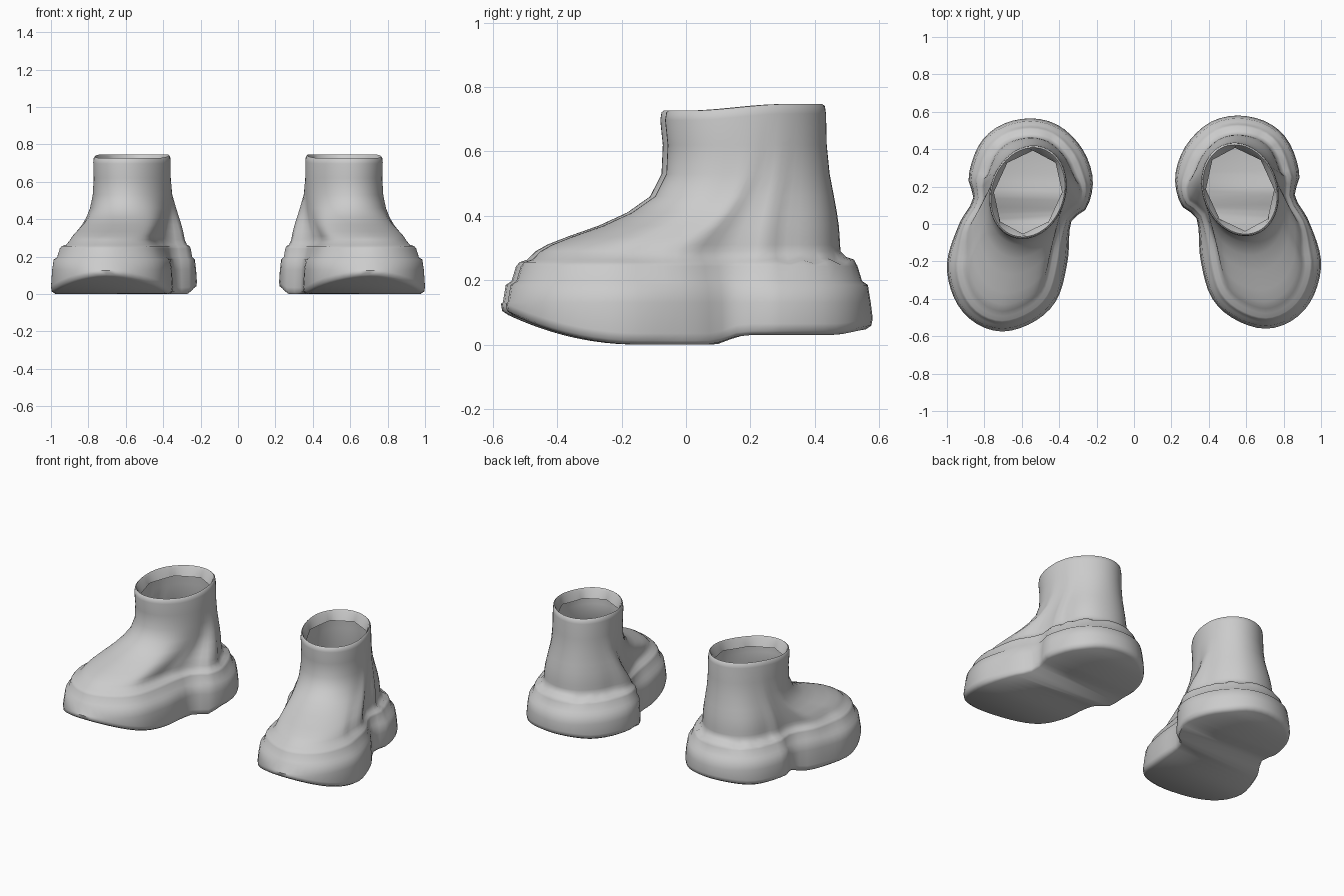
import bpy, bmesh, math
from mathutils import Vector

old = bpy.data.objects.get("Cube")
if old:
    bpy.data.objects.remove(old, do_unlink=True)

HALF = 32            # segments along each side of the boot
N = HALF * 2

grey = bpy.data.materials.new("plain_grey")
grey.use_nodes = True
grey.diffuse_color = (0.6, 0.6, 0.6, 1)
grey.node_tree.nodes["Principled BSDF"].inputs["Base Color"].default_value = (0.6, 0.6, 0.6, 1)

# Sole outline, both sides running from toe tip to heel
OUTER = [(.705, -.575), (.855, -.525), (.96, -.40), (1.0, -.21), (.935, 0),
         (.86, .135), (.885, .25), (.83, .42), (.72, .525), (.555, .565)]
INNER = [(.705, -.575), (.53, -.52), (.41, -.40), (.355, -.2), (.345, -.04),
         (.325, .03), (.25, .09), (.22, .24), (.275, .40), (.40, .525), (.555, .565)]


def smooth(a, b, v):
    t = min(1, max(0, (v - a) / (b - a)))
    return t * t * (3 - 2 * t)


def resample(pts, count):
    """Spline through the points, spaced evenly by length."""
    p = [Vector(q) for q in pts]
    # level tangents at both tips, so the two sides join smoothly
    p = [Vector((2 * p[0].x - p[1].x, p[1].y))] + p + [Vector((2 * p[-1].x - p[-2].x, p[-2].y))]
    fine = []
    for a, b, c, d in zip(p, p[1:], p[2:], p[3:]):
        for k in range(20):
            t = k / 20
            fine.append(0.5 * (2 * b + (c - a) * t + (2 * a - 5 * b + 4 * c - d) * t ** 2
                               + (3 * b - a - 3 * c + d) * t ** 3))
    fine.append(p[-2])
    dist = [0]
    for a, b in zip(fine, fine[1:]):
        dist.append(dist[-1] + (b - a).length)
    out, j = [], 0
    for i in range(count):
        goal = dist[-1] * i / count
        while dist[j + 1] < goal:
            j += 1
        out.append(fine[j].lerp(fine[j + 1], (goal - dist[j]) / (dist[j + 1] - dist[j])))
    return out


outline = resample(OUTER, HALF) + resample(INNER[::-1], HALF)
normals = []
for i in range(N):
    t = (outline[(i + 1) % N] - outline[i - 1]).normalized()
    normals.append(Vector((-t.y, t.x)))      # points into the boot


def waist(y):
    return 1 - smooth(.06, .24, abs(y - .07))


def ground(y):
    """Underside height: toe spring, flat ball, raised heel."""
    spring = .09 * max(0, (-.15 - y) / .42) ** 2
    return spring + .03 * smooth(.06, .17, y) + .02 * smooth(.45, .6, y)


def collar(i, scale=1.0):
    a = 2 * math.pi * i / N
    s, c = math.sin(a), -math.cos(a)
    return Vector((.567 + scale * (.205 * s - .03 * c), .17 + scale * .25 * c))


def sole_ring(step, z):
    ring = []
    for p, n in zip(outline, normals):
        w = waist(p.y)
        q = p + n * step * (1 - .45 * w)
        ring.append((q.x, q.y, z(p.y)))
    return ring


def upper_ring(z, front, back):
    ring = []
    for i, (p, n) in enumerate(zip(outline, normals)):
        base = p + n * .10 * (1 - .45 * waist(p.y))
        u = smooth(-.1, .3, p.y)
        q = base.lerp(collar(i), front * (1 - u) + back * u)
        ring.append((q.x, q.y, z))
    return ring


def lip_ring(scale, drop, sides=0):
    ring = []
    for i in range(N):
        k = scale
        if sides:
            a = (2 * math.pi * i / N) % (2 * math.pi / sides) - math.pi / sides
            k *= math.cos(math.pi / sides) / math.cos(a)
        q = collar(i, k)
        ring.append((q.x, q.y, .727 + .02 * smooth(0, .3, q.y) - drop))
    return ring


def scallop(y):
    return .008 * math.sin(y * 70) * smooth(.2, .35, y)


# Rings from the underside, over the stepped sole and ankle, into the collar
rings = [
    sole_ring(.022, ground),
    sole_ring(.004, lambda y: ground(y) + .012),
    sole_ring(0, lambda y: ground(y) + .035),
    sole_ring(.006, lambda y: .13),
    sole_ring(.015, lambda y: .185),
    sole_ring(.033, lambda y: .197),
    sole_ring(.047, lambda y: .243),
    sole_ring(.058, lambda y: .256 + scallop(y)),
    sole_ring(.082, lambda y: .264 + scallop(y)),
    upper_ring(.29, .02, 0),
    upper_ring(.31, .11, .03),
    upper_ring(.335, .27, .06),
    upper_ring(.37, .52, .12),
    upper_ring(.41, .74, .25),
    upper_ring(.46, .92, .45),
    upper_ring(.53, 1.01, .75),
    upper_ring(.62, 1.02, .95),
    lip_ring(1, .03),
    lip_ring(.985, .006),
    lip_ring(.955, 0),
    lip_ring(.92, .012),
    lip_ring(.89, .06, 8),
]


def build_boot(name, side, shift):
    bm = bmesh.new()
    grid = [[bm.verts.new((side * x, y + shift, z)) for x, y, z in r] for r in rings]
    for lo, hi in zip(grid, grid[1:]):
        for i in range(N):
            j = (i + 1) % N
            bm.faces.new((lo[i], lo[j], hi[j], hi[i]))
    # underside in strips from side to side
    b = grid[0]
    for i in range(HALF):
        strip = [b[i], b[(N - i) % N], b[N - i - 1], b[i + 1]]
        bm.faces.new(list(dict.fromkeys(strip)))
    if side < 0:
        bmesh.ops.reverse_faces(bm, faces=bm.faces[:])
    mesh = bpy.data.meshes.new(name)
    bm.to_mesh(mesh)
    bm.free()
    mesh.materials.append(grey)
    obj = bpy.data.objects.new(name, mesh)
    bpy.context.collection.objects.link(obj)
    bpy.ops.object.select_all(action='DESELECT')
    obj.select_set(True)
    bpy.context.view_layer.objects.active = obj
    bpy.ops.object.shade_smooth_by_angle(angle=math.radians(50))


build_boot("left_boot", 1, .015)
build_boot("right_boot", -1, 0)
